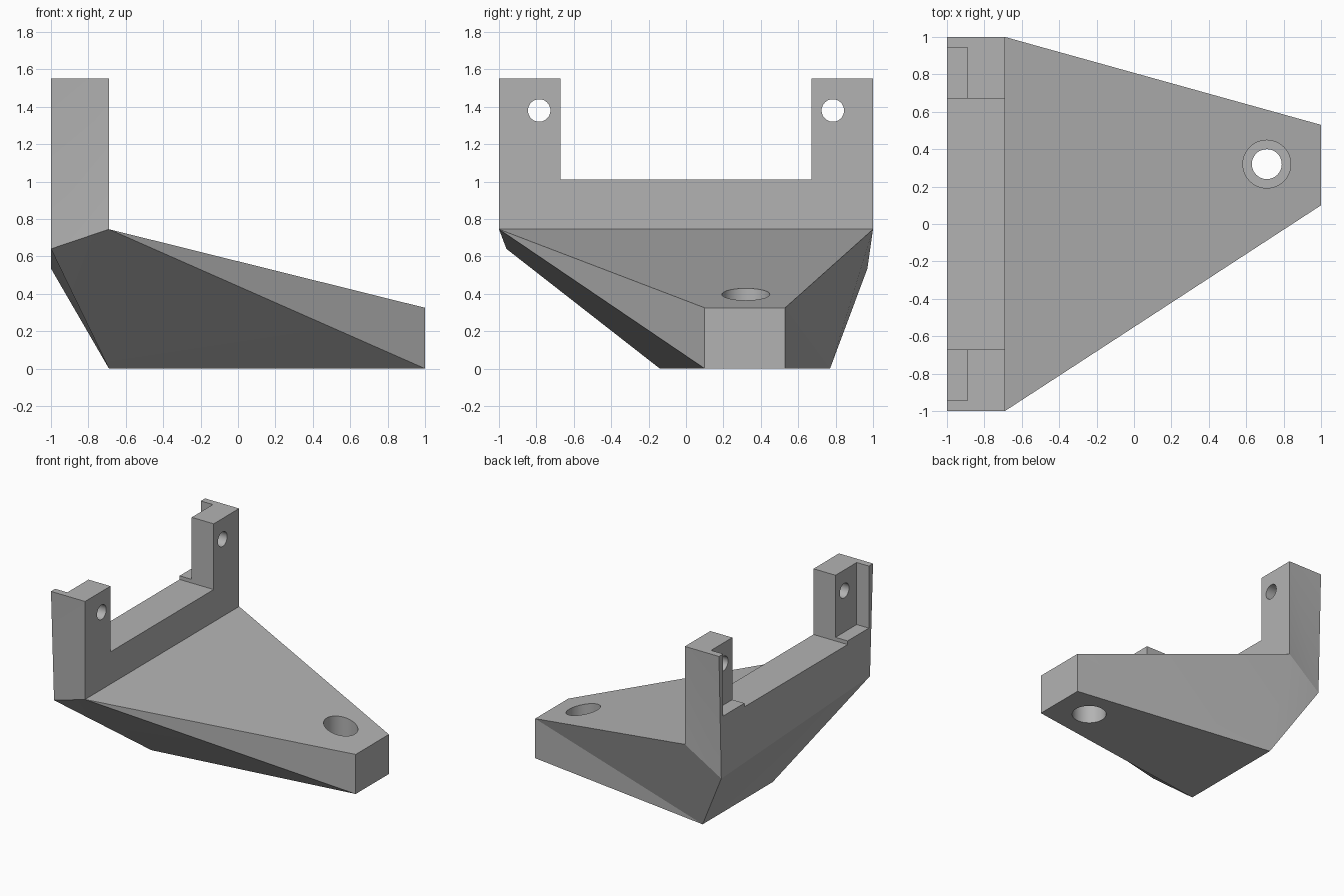
import bpy, bmesh, math

cube = bpy.data.objects.get("Cube")
if cube:
    bpy.data.objects.remove(cube)

grey = bpy.data.materials.new("plain_grey")
grey.use_nodes = True
colour = (0.45, 0.45, 0.45, 1)
grey.diffuse_color = colour
grey.node_tree.nodes["Principled BSDF"].inputs["Base Color"].default_value = colour

BACK, WALL, TIP = -1.0, -0.69, 1.0
TOP, BAR, SHOULDER, NOSE = 1.55, 1.01, 0.745, 0.325


def add_object(name, bm):
    bmesh.ops.recalc_face_normals(bm, faces=bm.faces[:])
    mesh = bpy.data.meshes.new(name)
    bm.to_mesh(mesh)
    bm.free()
    obj = bpy.data.objects.new(name, mesh)
    bpy.context.collection.objects.link(obj)
    mesh.materials.append(grey)
    return obj


def box(name, low, high):
    bm = bmesh.new()
    bmesh.ops.create_cube(bm, size=1)
    for v in bm.verts:
        v.co = [low[i] if v.co[i] < 0 else high[i] for i in range(3)]
    return add_object(name, bm)


def cylinder(name, centre, radius, depth, along_x=False):
    bm = bmesh.new()
    bmesh.ops.create_cone(bm, cap_ends=True, segments=48,
                          radius1=radius, radius2=radius, depth=depth)
    obj = add_object(name, bm)
    obj.location = centre
    if along_x:
        obj.rotation_euler.y = math.pi / 2
    return obj


# Faceted bracket body: tall back wall tapering into an offset wedge nose
corners = {}
bm = bmesh.new()
for side, sign, tail_y, tail_z, foot_y, nose_y in (
        ("r", -1, -0.96, 0.64, -0.14, 0.10),
        ("l", 1, 0.97, 0.535, 0.77, 0.53)):
    for key, co in {
            "front_top": (WALL, sign, TOP), "back_top": (BACK, sign, TOP),
            "shoulder": (WALL, sign, SHOULDER), "tail": (BACK, tail_y, tail_z),
            "foot": (WALL, foot_y, 0), "nose_low": (TIP, nose_y, 0),
            "nose_top": (TIP, nose_y, NOSE)}.items():
        corners[side, key] = bm.verts.new(co)

# Bands of faces running across the body
ring = ["front_top", "back_top", "tail", "foot", "nose_low",
        "nose_top", "shoulder", "front_top"]
for a, b in zip(ring, ring[1:]):
    quad = [corners["r", a], corners["r", b], corners["l", b], corners["l", a]]
    if a == "tail":
        bm.faces.new((quad[0], quad[1], quad[2]))
        bm.faces.new((quad[0], quad[2], quad[3]))
    else:
        bm.faces.new(quad)

# Side facets, with the wedge folded differently on each side
common = [("front_top", "back_top", "tail"), ("front_top", "tail", "shoulder"),
          ("shoulder", "tail", "foot")]
folds = {"r": [("shoulder", "foot", "nose_low"), ("shoulder", "nose_low", "nose_top")],
         "l": [("shoulder", "foot", "nose_top"), ("foot", "nose_low", "nose_top")]}
for side in "rl":
    for tri in common + folds[side]:
        bm.faces.new([corners[side, k] for k in tri])
body = add_object("bracket_body", bm)

# Gap between the posts
cutters = [box("post_gap", (-2, -0.67, BAR), (0, 0.67, 2))]
# Rear pocket and cross hole in each post
for s in (-1, 1):
    y0, y1 = sorted((s * 0.6, s * 0.945))
    cutters.append(box("post_pocket", (-2, y0, 1.04), (-0.89, y1, 2)))
    cutters.append(cylinder("post_hole", (-0.85, s * 0.785, 1.38), 0.06, 1, True))
# Nose bore, widened from above and below around a thin web
cutters.append(cylinder("nose_hole", (0.71, 0.32, 0.2), 0.08, 2))
cutters.append(cylinder("upper_counterbore", (0.71, 0.32, 0.71), 0.128, 1))
cutters.append(cylinder("lower_counterbore", (0.71, 0.32, -0.34), 0.128, 1))

bpy.ops.object.select_all(action='DESELECT')
body.select_set(True)
bpy.context.view_layer.objects.active = body
for cutter in cutters:
    cutter.hide_render = True
    mod = body.modifiers.new(cutter.name, 'BOOLEAN')
    mod.operation = 'DIFFERENCE'
    mod.solver = 'EXACT'
    mod.object = cutter
    bpy.ops.object.modifier_apply(modifier=mod.name)
    bpy.data.objects.remove(cutter)

bpy.ops.object.shade_smooth_by_angle(angle=math.radians(12))
